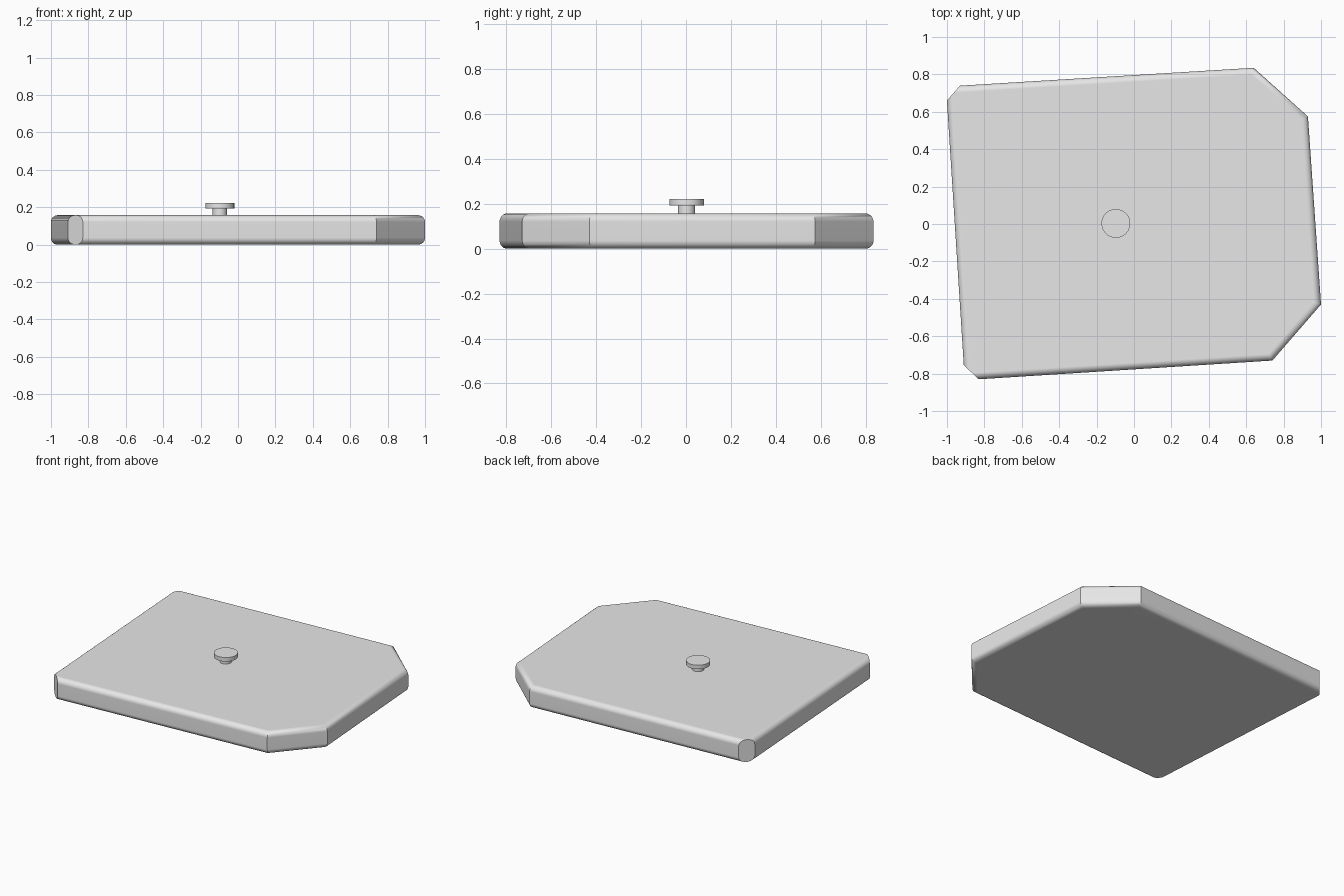
import bpy, bmesh, math
from mathutils import Vector

old = bpy.data.objects.get("Cube")
if old:
    bpy.data.objects.remove(old, do_unlink=True)

grey = bpy.data.materials.new("light grey")
grey.use_nodes = True
COLOUR = (0.8, 0.8, 0.8, 1.0)
grey.diffuse_color = COLOUR
grey.node_tree.nodes["Principled BSDF"].inputs["Base Color"].default_value = COLOUR

THICK, ROUND = 0.157, 0.036


def finish(name, bm):
    """Turn a bmesh into a smooth shaded object with crisp edges."""
    bmesh.ops.recalc_face_normals(bm, faces=bm.faces[:])
    mesh = bpy.data.meshes.new(name)
    bm.to_mesh(mesh)
    bm.free()
    mesh.materials.append(grey)
    obj = bpy.data.objects.new(name, mesh)
    bpy.context.collection.objects.link(obj)
    bpy.ops.object.select_all(action="DESELECT")
    obj.select_set(True)
    bpy.context.view_layer.objects.active = obj
    bpy.ops.object.shade_smooth_by_angle(angle=math.radians(30))
    return obj


# Plate: slab outline with two wide corner cuts on its left side
outline = [(-0.905, -0.835), (0.74, -0.73), (1.0, -0.43),
           (0.93, 0.575), (0.64, 0.835), (-1.005, 0.735)]
bm = bmesh.new()
base = bm.faces.new([bm.verts.new((x, y, 0)) for x, y in outline])
top = bmesh.ops.extrude_face_region(bm, geom=[base])["geom"]
bmesh.ops.translate(bm, vec=(0, 0, THICK),
                    verts=[g for g in top if isinstance(g, bmesh.types.BMVert)])
bmesh.ops.recalc_face_normals(bm, faces=bm.faces[:])

# Round the upper and lower rims
rims = [e for e in bm.edges if abs(e.verts[0].co.z - e.verts[1].co.z) < 0.001]
bmesh.ops.bevel(bm, geom=rims, offset=ROUND, offset_type="OFFSET", segments=6,
                profile=0.5, affect="EDGES", clamp_overlap=False)

# Slice the two small corners off flat
for a, b in [((-0.91, -0.755), (-0.83, -0.83)), ((-1.0, 0.66), (-0.93, 0.74))]:
    a, b = Vector((*a, 0)), Vector((*b, 0))
    normal = (b - a).cross(Vector((0, 0, 1))).normalized()
    if normal.dot(a) < 0:
        normal.negate()
    cut = bmesh.ops.bisect_plane(bm, geom=bm.verts[:] + bm.edges[:] + bm.faces[:],
                                 plane_co=a, plane_no=normal, clear_outer=True)
    rim = [g for g in cut["geom_cut"] if isinstance(g, bmesh.types.BMEdge)]
    bmesh.ops.holes_fill(bm, edges=rim, sides=0)

plate = finish("plate", bm)
weighted = plate.modifiers.new("clean shading", "WEIGHTED_NORMAL")
weighted.keep_sharp = True


# Knob: a thin round cap on a short stem
def disc(name, radius, low, high):
    bm = bmesh.new()
    bmesh.ops.create_cone(bm, cap_ends=True, segments=48, radius1=radius,
                          radius2=radius, depth=high - low)
    bmesh.ops.translate(bm, verts=bm.verts[:], vec=(-0.097, 0.003, (low + high) / 2))
    return finish(name, bm)


disc("knob_stem", 0.038, THICK - 0.01, 0.194)
disc("knob_cap", 0.077, 0.193, 0.221)
